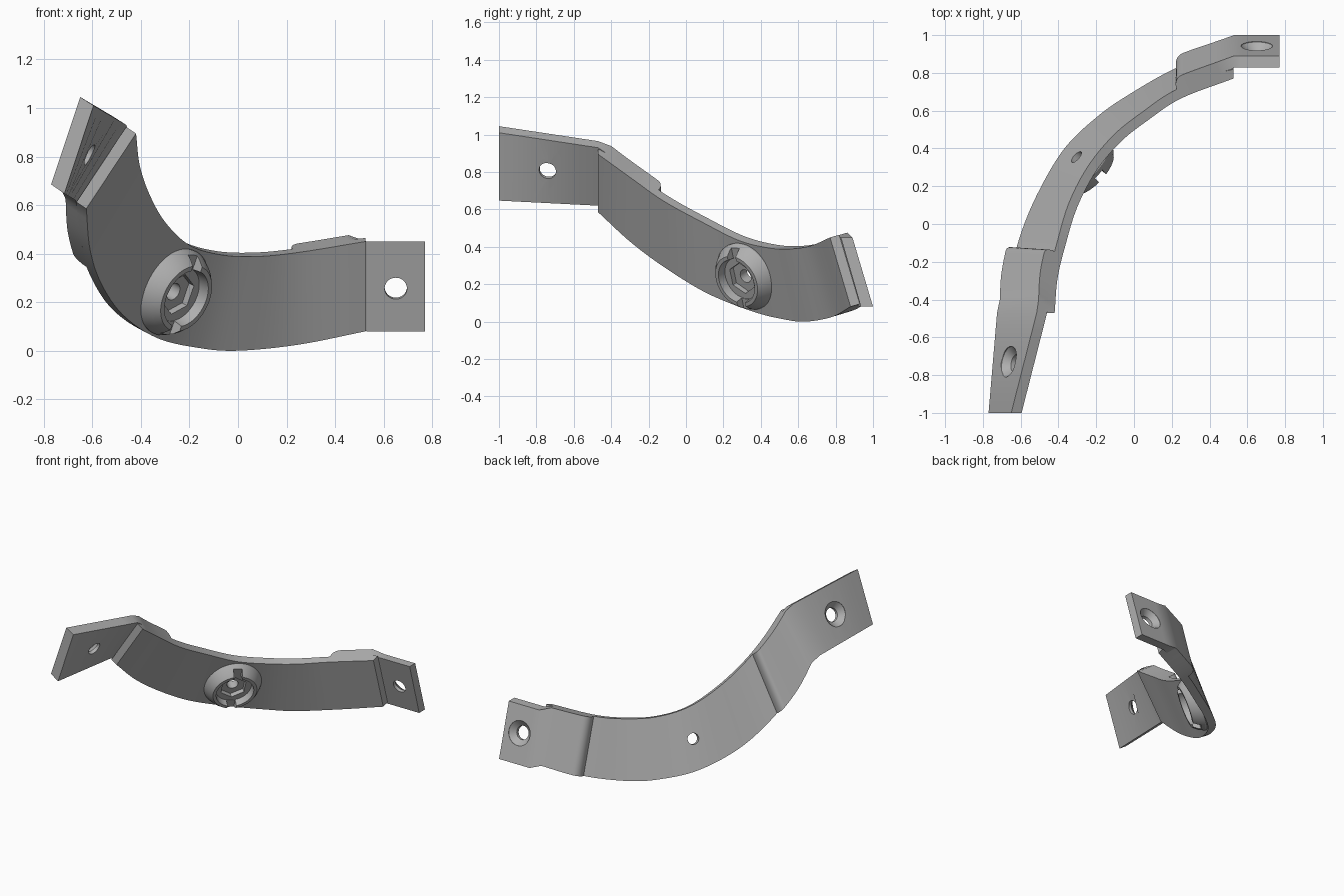
import bpy, bmesh, math
from mathutils import Vector

cube = bpy.data.objects.get("Cube")
if cube:
    bpy.data.objects.remove(cube, do_unlink=True)

grey = bpy.data.materials.new("satin grey")
grey.use_nodes = True
colour = (0.43, 0.43, 0.43, 1)
grey.diffuse_color = colour
grey.node_tree.nodes["Principled BSDF"].inputs["Base Color"].default_value = colour

# Inner face of the strap: lower and upper edge stations, left end to right end
LOWER = [Vector(p) for p in (
    (.526, .88, .08), (.25, .78, .025), (0, .64, 0), (-.165, .525, .012),
    (-.335, .36, .053), (-.475, .12, .148), (-.565, -.10, .28),
    (-.61, -.29, .42), (-.625, -.47, .585))]
UPPER = [Vector(p) for p in (
    (.526, .77, .45), (.25, .665, .405), (.075, .55, .388), (-.07, .435, .395),
    (-.20, .28, .435), (-.30, .09, .53), (-.365, -.12, .645),
    (-.405, -.29, .765), (-.42, -.47, .895))]
LAST = len(LOWER) - 1
THICK = 0.055


def spline(pts, t):
    """Smooth curve through the stations."""
    p = [2 * pts[0] - pts[1]] + pts + [2 * pts[-1] - pts[-2]]
    i = min(int(t), LAST - 1)
    u = t - i
    a, b, c, d = p[i:i + 4]
    return 0.5 * (2 * b + (c - a) * u + (2 * a - 5 * b + 4 * c - d) * u ** 2
                  + (3 * b - a - 3 * c + d) * u ** 3)


def frame(t):
    """Lower point, upper point, along, up and outward directions."""
    lo, up = spline(LOWER, t), spline(UPPER, t)
    e = 0.02
    t0, t1 = max(t - e, 0), min(t + e, LAST)
    along = (spline(LOWER, t1) + spline(UPPER, t1)
             - spline(LOWER, t0) - spline(UPPER, t0)).normalized()
    rise = (up - lo).normalized()
    out = along.cross(rise).normalized()
    if t == 0:
        out.x = 0
    if t == LAST:
        out.y = 0
    return lo, up, along, rise, out


def section(t, inner, outer):
    lo, up, _, _, n = frame(t)
    return [lo + n * inner, up + n * inner, up + n * outer, lo + n * outer]


def loft(name, rings):
    """Closed solid through a list of equal rings."""
    bm = bmesh.new()
    vs = [[bm.verts.new(p) for p in ring] for ring in rings]
    n = len(vs[0])
    for a, b in zip(vs, vs[1:]):
        for i in range(n):
            j = (i + 1) % n
            bm.faces.new((a[i], a[j], b[j], b[i]))
    bm.faces.new(vs[0])
    bm.faces.new(vs[-1])
    bmesh.ops.recalc_face_normals(bm, faces=bm.faces)
    me = bpy.data.meshes.new(name)
    bm.to_mesh(me)
    bm.free()
    me.materials.append(grey)
    ob = bpy.data.objects.new(name, me)
    bpy.context.collection.objects.link(ob)
    return ob


def lathe(name, profile, centre, axis, side, count=48):
    """Solid of (radius, height) rings around an axis."""
    other = axis.cross(side)
    rings = []
    for r, h in profile:
        angles = [2 * math.pi * k / count for k in range(count)]
        rings.append([centre + axis * h + r * (side * math.cos(a) + other * math.sin(a))
                      for a in angles])
    return loft(name, rings)


def activate(ob):
    bpy.ops.object.select_all(action='DESELECT')
    ob.select_set(True)
    bpy.context.view_layer.objects.active = ob


def cut(ob, cutter):
    cutter.hide_render = True
    mod = ob.modifiers.new("cut", 'BOOLEAN')
    mod.operation = 'DIFFERENCE'
    mod.solver = 'EXACT'
    mod.object = cutter
    activate(ob)
    bpy.ops.object.modifier_apply(modifier=mod.name)


def discard(ob):
    bpy.data.objects.remove(ob, do_unlink=True)


# Curved strap
STEPS = 64
strap = loft("strap", [section(LAST * k / STEPS, 0, THICK) for k in range(STEPS + 1)])


# End tabs: outer layer lapped on the strap with a rounded end, then a flat plate
def make_tab(name, t_tip, t_root, root, tip):
    rings = []
    span = abs(t_root - t_tip)
    for k in range(25):
        d = span * (k / 24) ** 2
        u = min(d / 0.2, 1)
        height = 0.046 + 0.069 * math.sqrt(max(0, 1 - (1 - u) ** 2)) + 0.001
        t = t_tip + math.copysign(d, t_root - t_tip)
        rings.append(section(t, 0.045, height))
    root, tip = [Vector(p) for p in root], [Vector(p) for p in tip]
    for k in range(7):
        rings.append([a.lerp(b, k / 6) for a, b in zip(root, tip)])
    tab = loft(name, rings)

    # Countersunk screw hole
    mid = sum(root + tip, Vector()) / 8
    rise = (root[1] - root[0] + tip[1] - tip[0]).normalized()
    axis = rise.cross(sum(tip, Vector()) - sum(root, Vector())).normalized()
    if axis.dot(root[3] - root[0]) < 0:
        axis = -axis
    profile = [(.046, -.12), (.046, -.008), (.083, .028), (.083, .12)]
    side = axis.cross(rise).normalized()
    hole = lathe("screw_cutter", profile, mid, axis, side, 40)
    cut(tab, hole)
    discard(hole)
    return tab


left_tab = make_tab(
    "left_tab", 1.0, 0.1,
    [(.53, .935, .08), (.53, .828, .45), (.53, .89, .45), (.53, 1.0, .08)],
    [(.77, .935, .08), (.77, .828, .45), (.77, .89, .45), (.77, 1.0, .08)])
right_tab = make_tab(
    "right_tab", 6.3, 7.9,
    [(-.67, -.47, .62), (-.46, -.47, .93), (-.515, -.47, .965), (-.725, -.47, .655)],
    [(-.715, -1, .647), (-.595, -1, 1.01), (-.65, -1, 1.045), (-.77, -1, .685)])

# Round socket boss on the inner face
lo, up, along, rise, out = frame(4)
centre = (lo + up) / 2 + out * 0.008
inward = -out
boss = lathe("socket_boss",
             [(.188, -.02), (.19, .018), (.168, .06), (.145, .088),
              (.124, .088), (.118, .04)], centre, inward, rise)

# Hexagonal recess, cross slot and centre hole
hexagon = lathe("hex_cutter", [(.088, .01), (.088, .2)], centre, inward, rise, 6)
slot = loft("slot_cutter", [
    [centre + inward * h + rise * a + along * b
     for a, b in ((-.24, -.03), (.24, -.03), (.24, .03), (-.24, .03))]
    for h in (.043, .2)])
bore = lathe("bore_cutter", [(.037, -.2), (.037, .2)], centre, inward, rise, 32)
for cutter in (hexagon, slot, bore):
    cut(boss, cutter)
cut(strap, bore)
for cutter in (hexagon, slot, bore):
    discard(cutter)

# Smooth curved faces, keep edges crisp
for ob in (strap, left_tab, right_tab, boss):
    activate(ob)
    bpy.ops.object.shade_smooth_by_angle(angle=math.radians(25))
